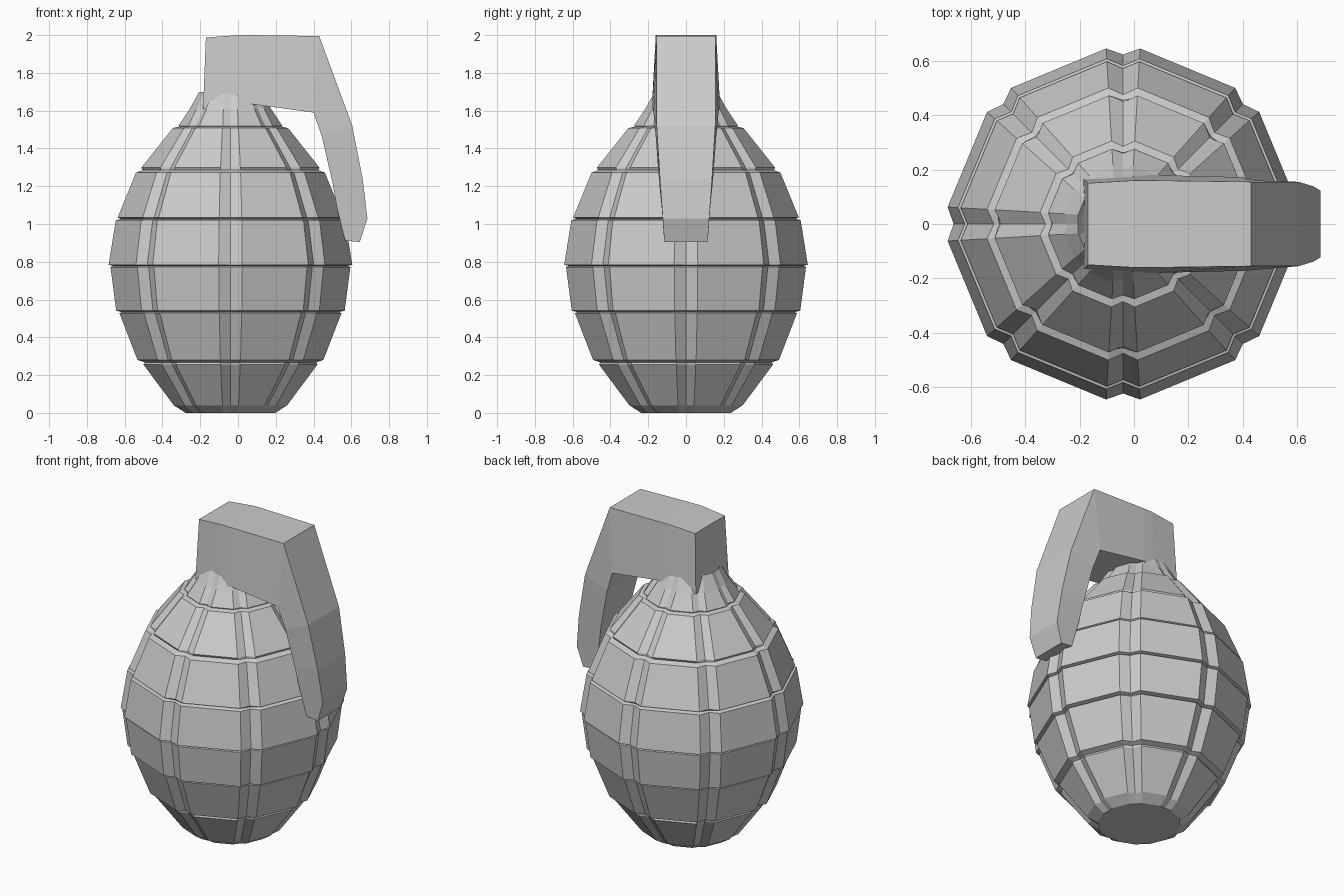
import bpy, math


def make_object(name, verts, faces):
    mesh = bpy.data.meshes.new(name)
    mesh.from_pydata(verts, [], faces)
    mesh.update()
    obj = bpy.data.objects.new(name, mesh)
    bpy.context.collection.objects.link(obj)
    return obj


def loft(name, rings):
    """Skin closed rings of equal size and cap both ends."""
    n = len(rings[0])
    verts = [p for ring in rings for p in ring]
    faces = [tuple(reversed(range(n)))]
    for r in range(len(rings) - 1):
        a, b = r * n, (r + 1) * n
        for i in range(n):
            j = (i + 1) % n
            faces.append((a + i, a + j, b + j, b + i))
    faces.append(tuple(range(len(verts) - n, len(verts))))
    return make_object(name, verts, faces)


BODY_X = -0.04


def body_ring(r, z, depth):
    """Eight flat panels separated by V-shaped vertical grooves."""
    half = 0.025 + 0.058 * r
    pts = []
    for k in range(8):
        a = k * math.pi / 4
        c, s = math.cos(a), math.sin(a)
        for u, v in ((r, -half), (r - depth, 0), (r, half)):
            pts.append((BODY_X + u * c - v * s, u * s + v * c, z))
    return pts


# Segmented body: radius, height; paired heights form the thin ring grooves
profile = [
    (0.237, 0.0, 0.005), (0.30, 0.04, 0.02), (0.46, 0.255, 0.025),
    (0.455, 0.268, 0.01), (0.492, 0.28, 0.025), (0.588, 0.528, 0.025),
    (0.575, 0.534, 0.01), (0.605, 0.541, 0.025), (0.635, 0.772, 0.022),
    (0.622, 0.778, 0.01), (0.645, 0.784, 0.022), (0.607, 1.02, 0.025),
    (0.580, 1.027, 0.01), (0.597, 1.035, 0.025), (0.50, 1.272, 0.025),
    (0.465, 1.285, 0.01), (0.472, 1.298, 0.025), (0.305, 1.508, 0.02),
    (0.272, 1.515, 0.01), (0.275, 1.52, 0.015), (0.215, 1.61, 0.012),
    (0.165, 1.70, 0.0), (0.13, 1.65, 0.0),
]
loft("grenade_body", [body_ring(*p) for p in profile])

# Fuze head and curved safety lever: outer x, z, half width, inner x, z, half width
sections = [
    (-0.17, 1.987, 0.15, -0.185, 1.61, 0.165),
    (0.0, 2.0, 0.16, 0.0, 1.56, 0.18),
    (0.07, 2.0, 0.16, 0.07, 1.635, 0.18),
    (0.43, 1.995, 0.155, 0.40, 1.59, 0.172),
    (0.605, 1.52, 0.155, 0.445, 1.46, 0.16),
    (0.66, 1.24, 0.138, 0.50, 1.22, 0.142),
    (0.685, 1.03, 0.123, 0.525, 1.08, 0.128),
    (0.645, 0.905, 0.115, 0.567, 0.912, 0.115),
]
loft("fuze_and_lever", [
    [(ox, -ow, oz), (ox, ow, oz), (ix, iw, iz), (ix, -iw, iz)]
    for ox, oz, ow, ix, iz, iw in sections])

# Make all normals face outward
import bmesh
for obj in bpy.data.objects:
    bm = bmesh.new()
    bm.from_mesh(obj.data)
    bmesh.ops.recalc_face_normals(bm, faces=bm.faces)
    bm.to_mesh(obj.data)
    bm.free()
